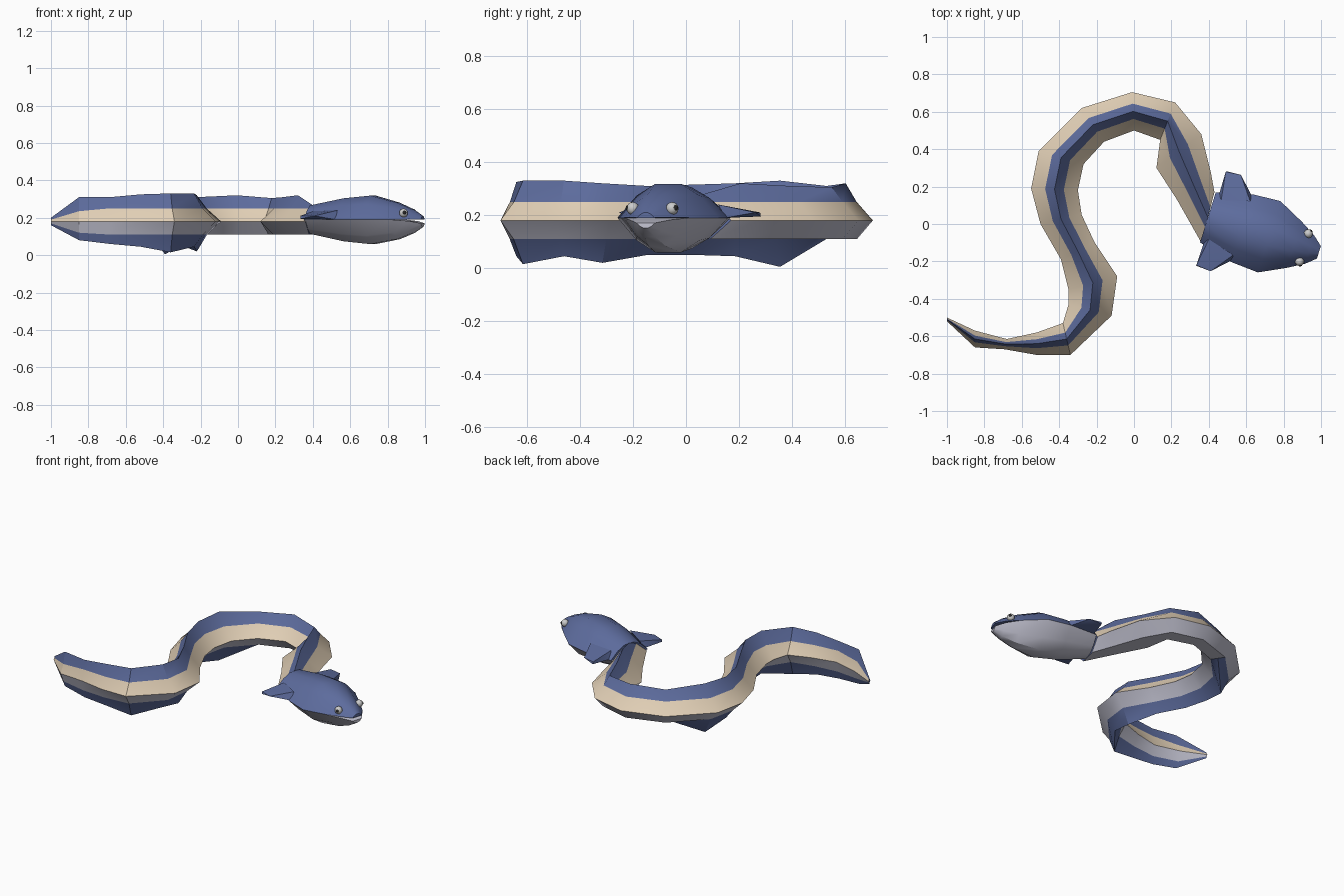
import bpy, bmesh
from mathutils import Vector

if "Cube" in bpy.data.objects:
    bpy.data.objects.remove(bpy.data.objects["Cube"])


def material(name, rgb):
    m = bpy.data.materials.new(name)
    m.diffuse_color = (*rgb, 1)
    m.use_nodes = True
    m.node_tree.nodes["Principled BSDF"].inputs["Base Color"].default_value = m.diffuse_color
    return m


BLUE = material("blue_skin", (0.11, 0.15, 0.34))
SAND = material("sand_side", (0.76, 0.63, 0.47))
PALE = material("pale_belly", (0.56, 0.56, 0.66))
DARK = material("dark_pupil", (0.02, 0.02, 0.02))


def finish(bm, name, mats, angle=0.55):
    bmesh.ops.recalc_face_normals(bm, faces=bm.faces)
    me = bpy.data.meshes.new(name)
    bm.to_mesh(me)
    bm.free()
    for m in mats:
        me.materials.append(m)
    me.shade_smooth()
    me.set_sharp_from_angle(angle=angle)
    ob = bpy.data.objects.new(name, me)
    bpy.context.collection.objects.link(ob)
    return ob


def loft(name, rings, mats, pick):
    """Skin rings of points; pick(section, strip) gives the material slot."""
    bm = bmesh.new()
    vs = [[bm.verts.new(p) for p in r] for r in rings]
    n = len(rings[0])
    for i in range(len(vs) - 1):
        for j in range(n):
            k = (j + 1) % n
            f = bm.faces.new((vs[i][j], vs[i][k], vs[i + 1][k], vs[i + 1][j]))
            f.material_index = pick(i, j)
    bm.faces.new(vs[0])
    bm.faces.new(vs[-1])
    return finish(bm, name, mats)


# Body: left edge, right edge, ridge height, keel height, from tail to neck
SECTIONS = [
    (-1.00, -0.50, -1.00, -0.52, 0.20, 0.16),
    (-0.85, -0.57, -0.85, -0.66, 0.31, 0.08),
    (-0.68, -0.615, -0.69, -0.67, 0.31, 0.06),
    (-0.52, -0.58, -0.52, -0.70, 0.325, 0.045),
    (-0.38, -0.53, -0.34, -0.70, 0.33, 0.015),
    (-0.35, -0.43, -0.12, -0.49, 0.33, 0.045),
    (-0.35, -0.35, -0.09, -0.28, 0.32, 0.02),
    (-0.39, -0.19, -0.21, -0.10, 0.31, 0.05),
    (-0.50, 0.00, -0.28, 0.05, 0.315, 0.05),
    (-0.55, 0.19, -0.30, 0.18, 0.32, 0.045),
    (-0.51, 0.39, -0.27, 0.32, 0.33, 0.005),
    (-0.28, 0.62, -0.16, 0.44, 0.31, 0.11),
    (-0.01, 0.705, 0.00, 0.50, 0.32, 0.11),
    (0.22, 0.65, 0.14, 0.45, 0.305, 0.11),
    (0.36, 0.48, 0.12, 0.30, 0.31, 0.11),
    (0.41, 0.28, 0.23, 0.13, 0.32, 0.11),
    (0.43, 0.17, 0.36, -0.10, 0.27, 0.11),
]


def body_ring(i, s):
    left, right = Vector((s[0], s[1], 0)), Vector((s[2], s[3], 0))
    mid, half = (left + right) / 2, (left - right) / 2
    hi, lo = {0: (0.19, 0.17), 1: (0.235, 0.12)}.get(i, (0.25, 0.11))
    shape = [(0, s[4]), (0.4, hi), (1, 0.18), (0.42, lo),
             (0, s[5]), (-0.42, lo), (-1, 0.18), (-0.4, hi)]
    return [mid + half * u + Vector((0, 0, z)) for u, z in shape]


def body_material(i, j):
    if j in (0, 7):
        return 0
    if j in (1, 6):
        return 1
    return 0 if j in (3, 4) and i < 11 else 2


loft("body", [body_ring(i, s) for i, s in enumerate(SECTIONS)],
     [BLUE, SAND, PALE], body_material)


# Head coordinates: a runs forward to the snout, s runs sideways
def head(a, s, z):
    return Vector((0.395 + 0.954 * a + 0.30 * s, 0.035 - 0.30 * a + 0.954 * s, z))


# position, half width, crown, underside, upper lip, lower lip
HEAD = [
    (0.0, 0.14, 0.27, 0.11, 0.19, 0.19),
    (0.193, 0.19, 0.31, 0.068, 0.19, 0.19),
    (0.343, 0.20, 0.325, 0.052, 0.19, 0.19),
    (0.484, 0.13, 0.285, 0.08, 0.19, 0.19),
    (0.57, 0.08, 0.245, 0.115, 0.192, 0.182),
    (0.622, 0.035, 0.21, 0.15, 0.19, 0.17),
]


def half_head(name, edge, lip, mat):
    rings = []
    for r in HEAD:
        a, w, z0, z1 = r[0], r[1], r[lip], r[edge]
        rings.append([head(a, w * u, z0 + (z1 - z0) * t) for u, t in
                      [(1, 0), (0.62, 0.62), (0.25, 0.95), (-0.25, 0.95),
                       (-0.62, 0.62), (-1, 0)]])
    loft(name, rings, [mat], lambda i, j: 0)


half_head("upper_head", 2, 4, BLUE)
half_head("lower_jaw", 3, 5, PALE)


def ball(name, centre, radius, mat):
    bm = bmesh.new()
    bmesh.ops.create_uvsphere(bm, u_segments=10, v_segments=8, radius=radius)
    bmesh.ops.translate(bm, verts=bm.verts, vec=centre)
    finish(bm, name, [mat] if mat else [], 1.0)


# Side fins and eyes, mirrored across the head
for side, tag in ((1, "left"), (-1, "right")):
    bm = bmesh.new()
    for a, s, z in [(0.018, 0.265, 0.195), (0.018, 0.262, 0.21), (0.10, 0.27, 0.21),
                    (0.02, 0.13, 0.19), (0.04, 0.11, 0.235), (0.19, 0.18, 0.19),
                    (0.19, 0.15, 0.24)]:
        bm.verts.new(head(a, s * side, z))
    bmesh.ops.convex_hull(bm, input=bm.verts)
    finish(bm, "side_fin_" + tag, [BLUE])
    ball("eye_" + tag, head(0.538, 0.078 * side, 0.225), 0.024, None)
    ball("pupil_" + tag, head(0.546, 0.091 * side, 0.227), 0.012, DARK)
